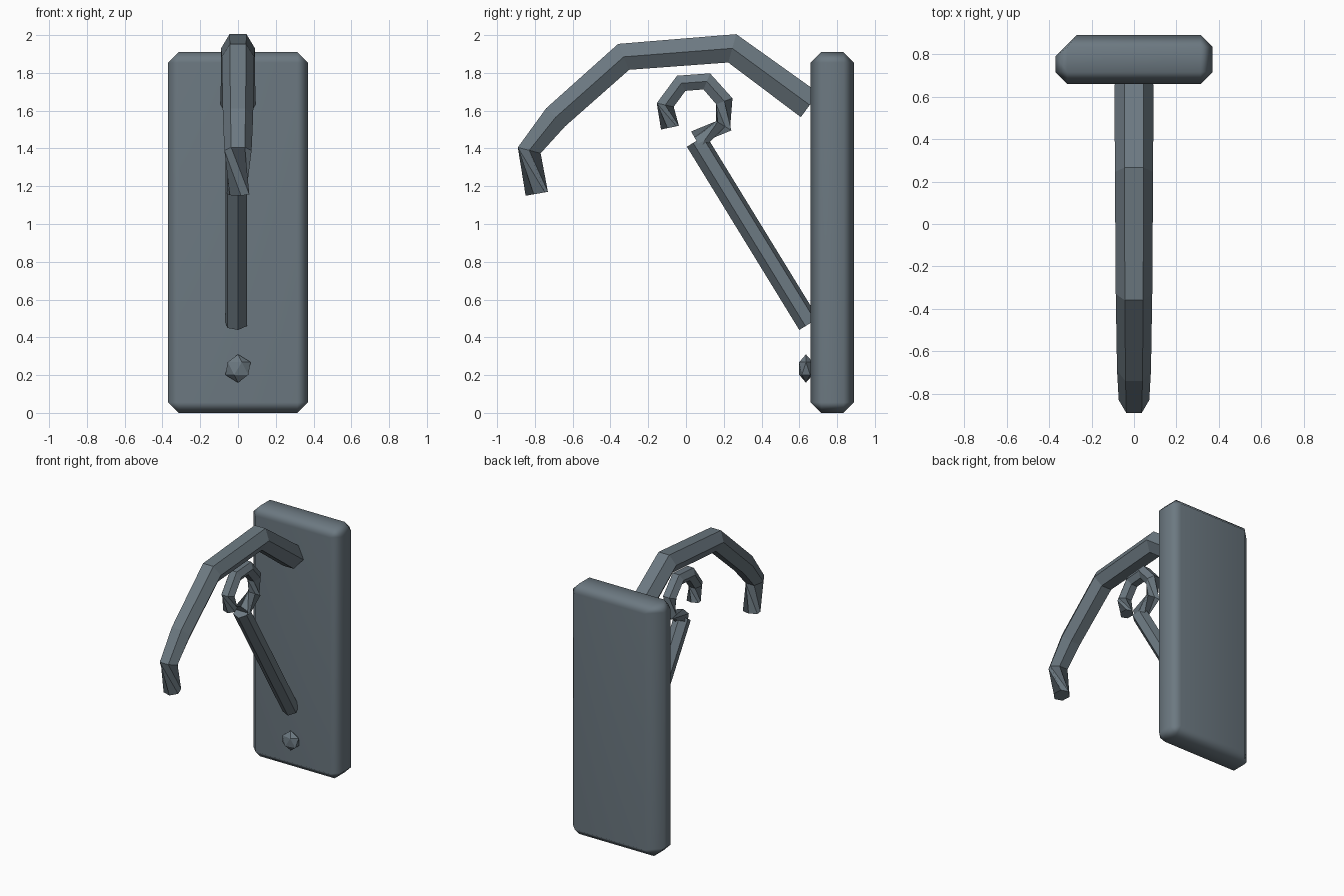
import bpy
import bmesh
import math
from mathutils import Vector

cube = bpy.data.objects.get("Cube")
if cube:
    bpy.data.objects.remove(cube)

iron = bpy.data.materials.new("slate iron")
iron.use_nodes = True
COLOUR = (0.15, 0.19, 0.22, 1)
iron.diffuse_color = COLOUR
iron.node_tree.nodes["Principled BSDF"].inputs["Base Color"].default_value = COLOUR


def add_object(name, bm):
    bmesh.ops.recalc_face_normals(bm, faces=bm.faces)
    mesh = bpy.data.meshes.new(name)
    bm.to_mesh(mesh)
    bm.free()
    mesh.materials.append(iron)
    obj = bpy.data.objects.new(name, mesh)
    bpy.context.collection.objects.link(obj)
    return obj


def hex_bar(name, stations, x=0.0):
    """Six-sided bar through (y, z, radius, twist in degrees) stations."""
    bm = bmesh.new()
    pts = [Vector((x, s[0], s[1])) for s in stations]
    side = Vector((1, 0, 0))
    rings = []
    for i, (y, z, radius, twist) in enumerate(stations):
        # Each ring lies on the bisector of its neighbouring segments
        tangent = Vector()
        if i > 0:
            tangent += (pts[i] - pts[i - 1]).normalized()
        if i < len(pts) - 1:
            tangent += (pts[i + 1] - pts[i]).normalized()
        up = side.cross(tangent.normalized())
        ring = []
        for k in range(6):
            a = math.radians(60 * k + twist)
            offset = side * math.cos(a) + up * math.sin(a)
            ring.append(bm.verts.new(pts[i] + offset * radius))
        rings.append(ring)
    for a, b in zip(rings, rings[1:]):
        for k in range(6):
            n = (k + 1) % 6
            bm.faces.new((a[k], a[n], b[n], b[k]))
    bm.faces.new(rings[0])
    bm.faces.new(rings[-1])
    return add_object(name, bm)


# Wall plate: box with chamfered edges, wider on one rear upright
bm = bmesh.new()
bmesh.ops.create_cube(bm, size=1)
for v in bm.verts:
    v.co = (v.co.x * 0.74, v.co.y * 0.23 + 0.775, v.co.z * 1.91 + 0.955)
layer = bm.edges.layers.float.new("bevel_weight_edge")
for e in bm.edges:
    mid = (e.verts[0].co + e.verts[1].co) / 2
    e[layer] = 1.0 if mid.x < -0.3 and mid.y > 0.85 else 0.56
plate = add_object("wall_plate", bm)
bevel = plate.modifiers.new("chamfer", "BEVEL")
bevel.limit_method = "WEIGHT"
bevel.width = 0.1
bevel.offset_type = "OFFSET"
bevel.segments = 1
for face in plate.data.polygons:
    face.use_smooth = True
weighted = plate.modifiers.new("weighted normals", "WEIGHTED_NORMAL")
weighted.keep_sharp = True

# Long curved arm ending in a twisted tip
hex_bar("curved_arm", [
    (0.655, 1.63, 0.092, 0), (0.245, 1.93, 0.09, 0),
    (-0.33, 1.885, 0.086, 0), (-0.69, 1.565, 0.08, 0),
    (-0.83, 1.39, 0.072, 0), (-0.79, 1.16, 0.062, 105),
])

# Diagonal strut
hex_bar("diagonal_strut", [
    (0.65, 0.47, 0.06, 20), (0.055, 1.44, 0.06, 20),
], x=-0.01)

# Curled hook on the end of the strut, twisted at its neck and tip
hex_bar("curled_hook", [
    (0.055, 1.44, 0.058, 20), (0.2, 1.52, 0.05, 110),
    (0.203, 1.65, 0.053, 180), (0.11, 1.755, 0.053, 180),
    (-0.025, 1.745, 0.053, 180), (-0.11, 1.63, 0.053, 180),
    (-0.085, 1.51, 0.05, 285),
], x=-0.005)

# Faceted stud below the strut
bm = bmesh.new()
bmesh.ops.create_icosphere(bm, subdivisions=1, radius=1)
for v in bm.verts:
    v.co = (v.co.x * 0.075, v.co.y * 0.042 + 0.635, v.co.z * 0.075 + 0.235)
add_object("stud", bm)
